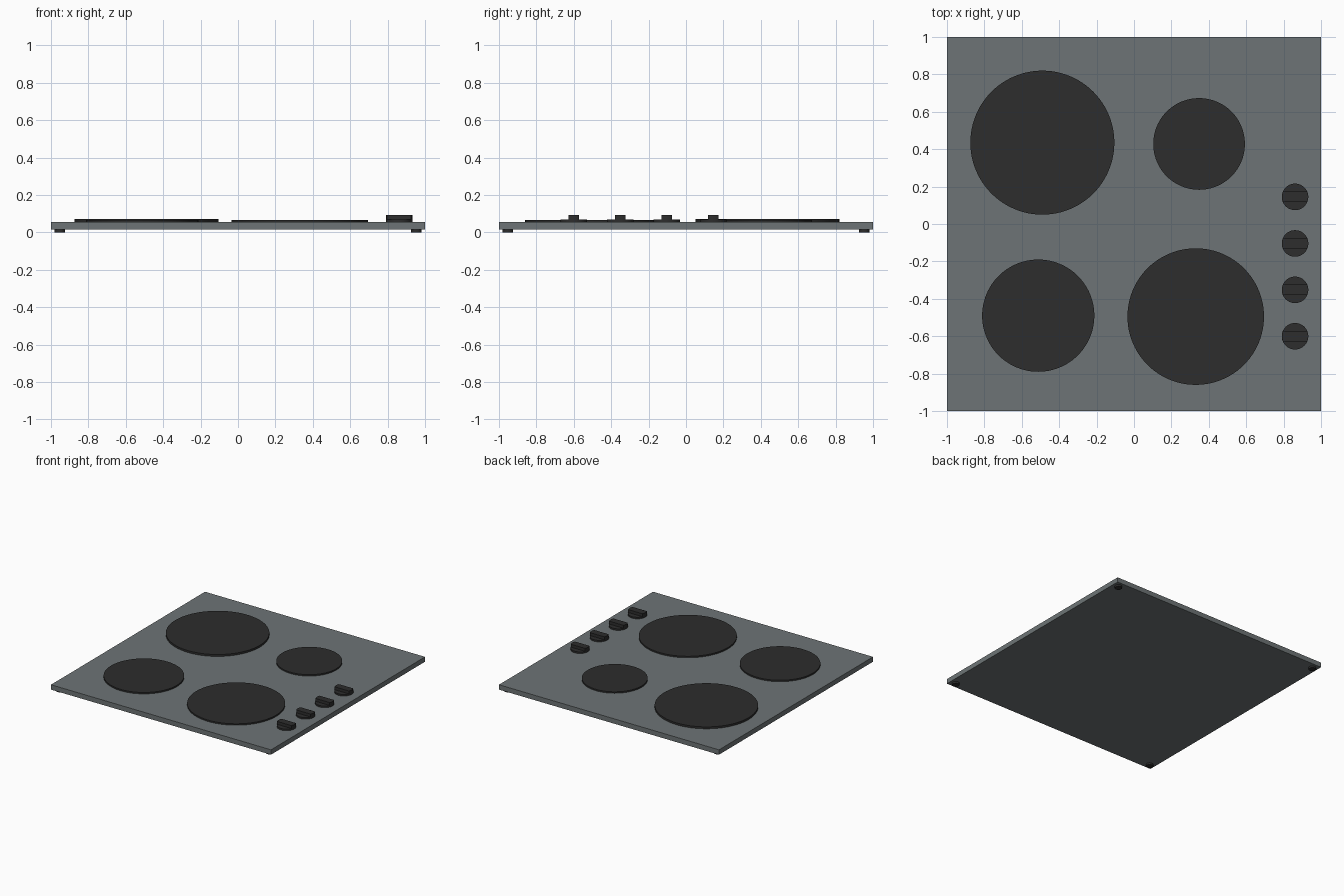
import bpy, bmesh, math

if "Cube" in bpy.data.objects:
    bpy.data.objects.remove(bpy.data.objects["Cube"])


def material(name, rgb):
    m = bpy.data.materials.new(name)
    m.diffuse_color = (*rgb, 1.0)
    m.use_nodes = True
    m.node_tree.nodes["Principled BSDF"].inputs["Base Color"].default_value = m.diffuse_color
    return m


steel = material("grey_steel", (0.155, 0.175, 0.18))
black = material("matt_black", (0.026, 0.026, 0.026))


def prism(name, outline, z0, z1, mat):
    """Extrude a closed outline from z0 to z1."""
    bm = bmesh.new()
    base = bm.faces.new([bm.verts.new((x, y, z0)) for x, y in outline])
    top = bmesh.ops.extrude_face_region(bm, geom=[base])["geom"]
    for v in top:
        if isinstance(v, bmesh.types.BMVert):
            v.co.z = z1
    bmesh.ops.recalc_face_normals(bm, faces=bm.faces)
    mesh = bpy.data.meshes.new(name)
    bm.to_mesh(mesh)
    bm.free()
    mesh.materials.append(mat)
    obj = bpy.data.objects.new(name, mesh)
    bpy.context.collection.objects.link(obj)
    bpy.context.view_layer.objects.active = obj
    obj.select_set(True)
    bpy.ops.object.shade_smooth_by_angle(angle=math.radians(30))
    obj.select_set(False)
    return obj


def arc(cx, cy, r, a0, a1, n):
    return [(cx + r * math.cos(a0 + (a1 - a0) * i / n),
             cy + r * math.sin(a0 + (a1 - a0) * i / n)) for i in range(n + 1)]


def disc(name, cx, cy, r, z0, z1, mat, n=64):
    return prism(name, arc(cx, cy, r, 0, 2 * math.pi, n)[:-1], z0, z1, mat)


# Hob plate
prism("hob_plate", [(-1, -1), (1, -1), (1, 1), (-1, 1)], 0.015, 0.055, steel)

# Hot plates: x, y, radius, top height
for name, x, y, r, top in [("back_left", -0.49, 0.435, 0.385, 0.071),
                           ("back_right", 0.348, 0.428, 0.245, 0.067),
                           ("front_left", -0.512, -0.49, 0.30, 0.067),
                           ("front_right", 0.33, -0.495, 0.365, 0.067)]:
    disc("hot_plate_" + name, x, y, r, 0.054, top, black, 96)

# Control knobs: round base with a grip bar trimmed to the same circle
KX, KR, HALF = 0.861, 0.071, 0.028
t = math.asin(HALF / KR)
for i, y in enumerate((0.145, -0.104, -0.352, -0.60)):
    disc(f"knob_base_{i + 1}", KX, y, KR, 0.054, 0.068, black, 48)
    grip = arc(KX, y, KR, -t, t, 8) + arc(KX, y, KR, math.pi - t, math.pi + t, 8)
    prism(f"knob_grip_{i + 1}", grip, 0.067, 0.092, black)

# Feet under the four corners
for sx in (-1, 1):
    for sy in (-1, 1):
        side = ("front" if sy < 0 else "back") + ("_left" if sx < 0 else "_right")
        disc("foot_" + side, sx * 0.953, sy * 0.953, 0.028, 0.0, 0.016, black, 32)
